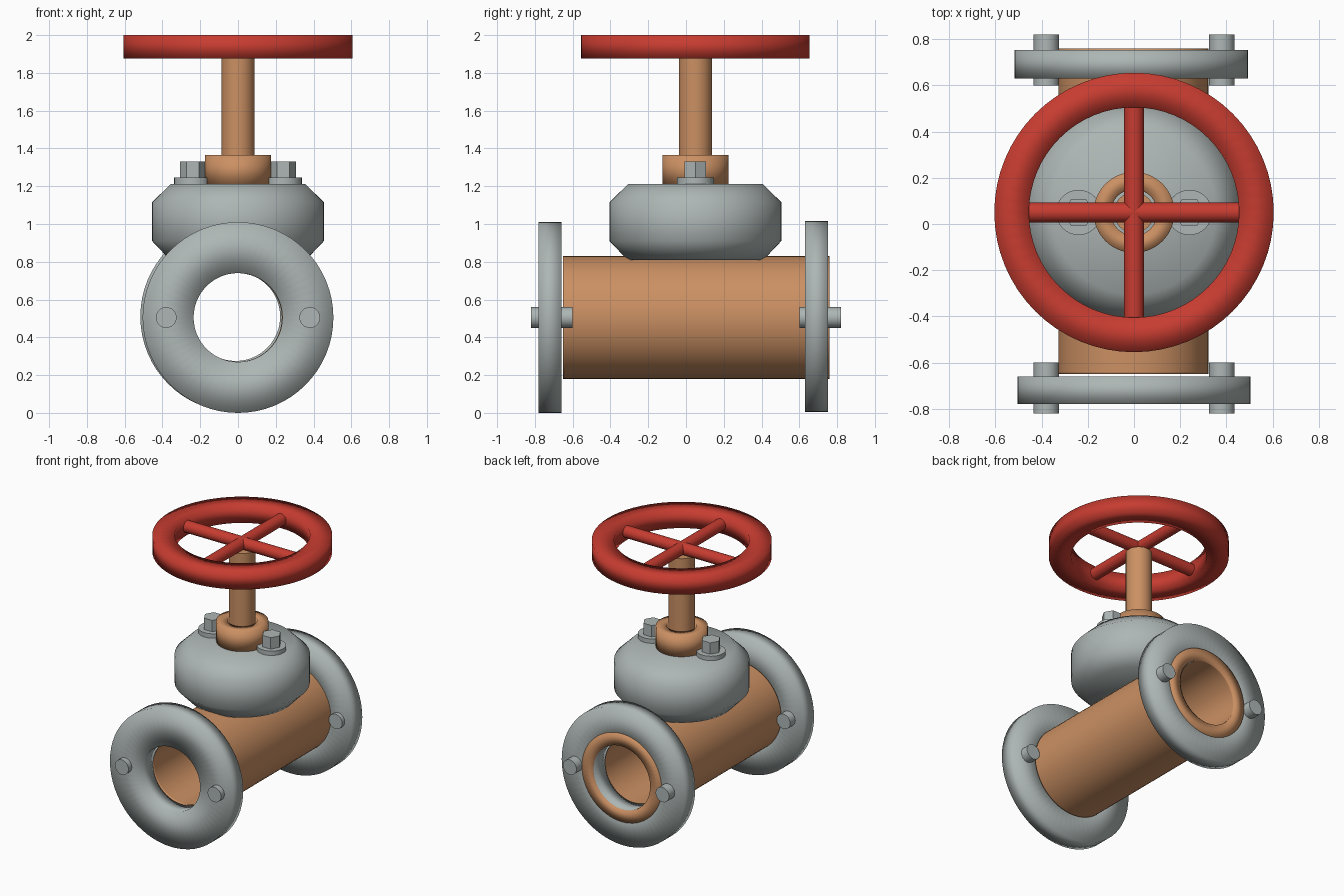
import bpy
import bmesh
from math import cos, sin, pi
from mathutils import Matrix, Vector

cube = bpy.data.objects.get("Cube")
if cube:
    bpy.data.objects.remove(cube, do_unlink=True)


def material(name, color):
    mat = bpy.data.materials.new(name)
    mat.use_nodes = True
    mat.diffuse_color = (*color, 1)
    mat.node_tree.nodes["Principled BSDF"].inputs["Base Color"].default_value = (*color, 1)
    return mat


STEEL = material("grey steel", (0.42, 0.47, 0.46))
BRONZE = material("bronze", (0.60, 0.28, 0.125))
RED = material("red paint", (0.57, 0.045, 0.03))

TO_Y = Matrix.Rotation(-pi / 2, 4, "X")   # turns the z axis onto +y
TO_X = Matrix.Rotation(pi / 2, 4, "Y")


def finish(name, bm, mat, location, turn, smooth):
    """Make an object; smooth is 'full', 'angle' or None."""
    bmesh.ops.recalc_face_normals(bm, faces=bm.faces)
    bm.transform(turn)
    mesh = bpy.data.meshes.new(name)
    bm.to_mesh(mesh)
    bm.free()
    mesh.materials.append(mat)
    obj = bpy.data.objects.new(name, mesh)
    obj.location = location
    bpy.context.collection.objects.link(obj)
    if smooth:
        bpy.ops.object.select_all(action="DESELECT")
        obj.select_set(True)
        bpy.context.view_layer.objects.active = obj
        if smooth == "full":
            bpy.ops.object.shade_smooth()
        else:
            bpy.ops.object.shade_smooth_by_angle()
    return obj


def lathe(name, profile, mat, location, turn=Matrix(), closed=True, sides=64):
    """Spin a (radius, height) outline; an open outline ends on the axis."""
    bm = bmesh.new()
    points = [bm.verts.new((r, 0, h)) for r, h in profile]
    pairs = list(zip(points, points[1:]))
    if closed:
        pairs.append((points[-1], points[0]))
    edges = [bm.edges.new(p) for p in pairs]
    bmesh.ops.spin(bm, geom=points + edges, cent=(0, 0, 0), axis=(0, 0, 1),
                   angle=2 * pi, steps=sides, use_merge=True)
    bmesh.ops.remove_doubles(bm, verts=bm.verts, dist=1e-5)
    return finish(name, bm, mat, location, turn, "full")


def ring(name, inner, outer, low, high, mat, location, turn=Matrix()):
    outline = [(inner, low), (outer, low), (outer, high), (inner, high)]
    return lathe(name, outline, mat, location, turn)


def rod(name, radius, length, mat, location, turn=Matrix(), sides=32, smooth="angle"):
    """Capped cylinder centred on its location."""
    bm = bmesh.new()
    bmesh.ops.create_cone(bm, cap_ends=True, segments=sides, radius1=radius,
                          radius2=radius, depth=length)
    return finish(name, bm, mat, location, turn, smooth)


PIPE_Z = 0.505
STEM_Y = 0.05

# Pipe body, with support loops that keep the soft lips short
lathe("pipe_body", [(0.235, -0.65), (0.325, -0.65), (0.325, -0.64), (0.325, 0.75),
                    (0.325, 0.76), (0.235, 0.76), (0.235, 0.75), (0.235, -0.64)],
      BRONZE, (-0.003, 0, PIPE_Z), TO_Y)

# End flanges
ring("front_flange", 0.235, 0.505, -0.78, -0.66, STEEL, (0, 0, PIPE_Z), TO_Y)
ring("back_flange", 0.235, 0.505, 0.63, 0.753, STEEL, (-0.012, 0, PIPE_Z + 0.005), TO_Y)

# Flange bolts
for end, y in (("front", -0.71), ("back", 0.71)):
    for side, x in (("left", 0.38), ("right", -0.38)):
        rod(f"{end}_{side}_flange_bolt", 0.055, 0.22, STEEL, (x, y, PIPE_Z), TO_Y)

# Bonnet with chamfered shoulders
lathe("bonnet", [(0, 0.81), (0.36, 0.81), (0.455, 0.91), (0.455, 1.115),
                 (0.355, 1.213), (0, 1.213)],
      STEEL, (0, STEM_Y, 0), closed=False)

# Bonnet bolts and washers
for side, x in (("left", 0.24), ("right", -0.24)):
    rod(f"{side}_washer", 0.098, 0.035, STEEL, (x, STEM_Y, 1.228))
    rod(f"{side}_hex_bolt", 0.066, 0.11, STEEL, (x, STEM_Y, 1.275),
        Matrix.Rotation(pi / 6, 4, "Z"), sides=6, smooth=None)

# Stem and its packing collar
ring("stem_collar", 0.1, 0.175, 1.2, 1.365, BRONZE, (0, STEM_Y, 0))
rod("stem", 0.088, 0.7, BRONZE, (0, STEM_Y, 1.55))

# Handwheel rim and crossed spokes
ring("handwheel_rim", 0.455, 0.605, 1.875, 2.0, RED, (0, STEM_Y, 0))
for name, turn in (("cross_spoke", TO_X), ("long_spoke", TO_Y)):
    rod(name, 0.043, 0.96, RED, (0, STEM_Y, 1.94), turn)
